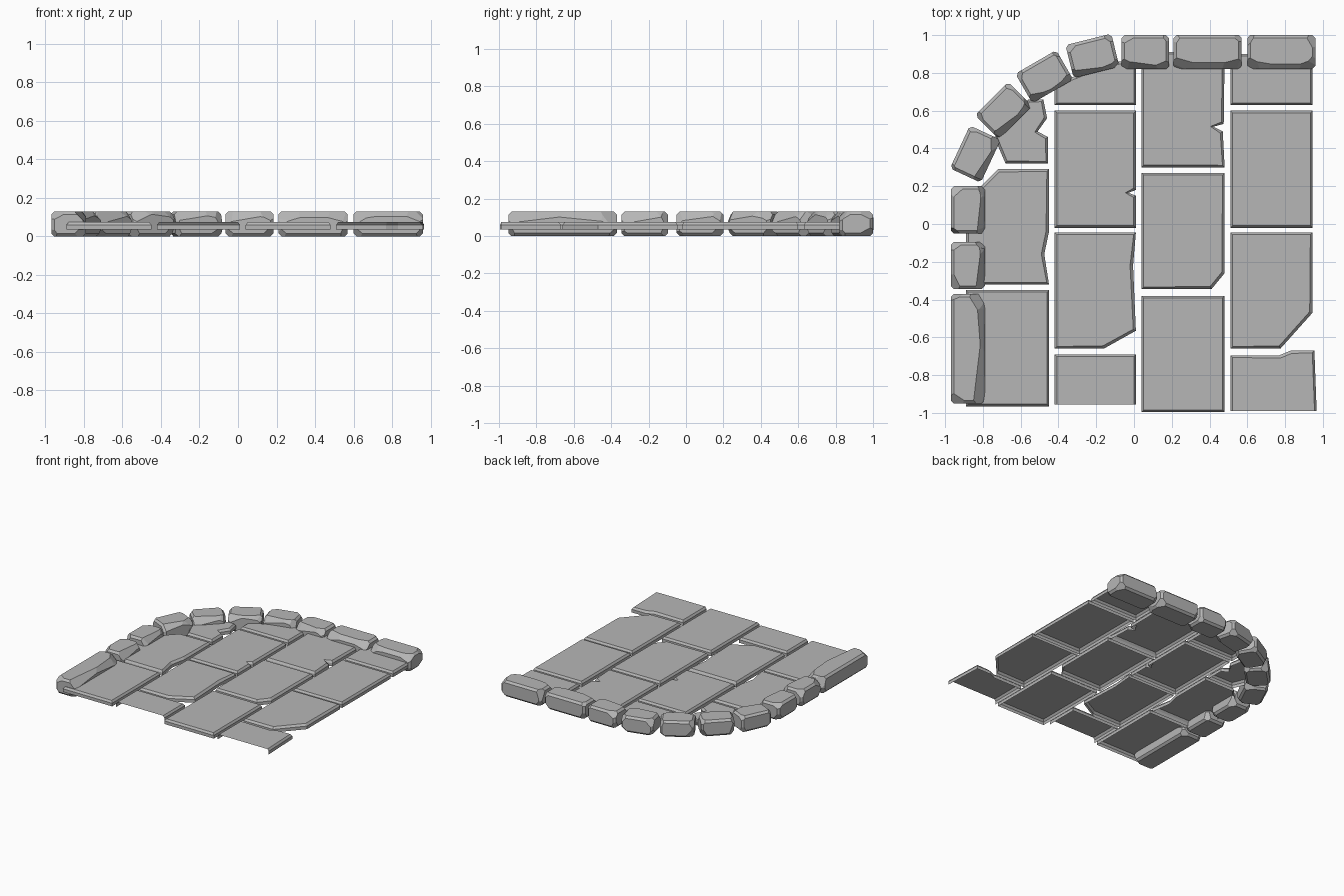
import bpy
import bmesh
import math
import random
from mathutils import Matrix, Vector

random.seed(4)

default_cube = bpy.data.objects.get("Cube")
if default_cube:
    bpy.data.objects.remove(default_cube, do_unlink=True)

# One grey stone colour for everything
grey = (0.47, 0.47, 0.47, 1.0)
stone_material = bpy.data.materials.new("stone grey")
stone_material.use_nodes = True
stone_material.diffuse_color = grey
shader = next(n for n in stone_material.node_tree.nodes if n.type == "BSDF_PRINCIPLED")
shader.inputs["Base Color"].default_value = grey
shader.inputs["Roughness"].default_value = 0.9

SLAB_BOTTOM, SLAB_SHOULDER, SLAB_BEVEL = 0.035, 0.06, 0.016
STONE_HEIGHT, STONE_DEPTH = 0.13, 0.18


def finish(bm, name):
    mesh = bpy.data.meshes.new(name)
    bm.to_mesh(mesh)
    bm.free()
    mesh.materials.append(stone_material)
    obj = bpy.data.objects.new(name, mesh)
    bpy.context.scene.collection.objects.link(obj)
    return obj


def slab(name, outline, front_cut=None):
    """Thin paving slab: bevelled top and side skirts, open underneath."""
    bm = bmesh.new()
    top = bm.faces.new([bm.verts.new((x, y, SLAB_SHOULDER)) for x, y in outline])
    top.normal_update()
    if top.normal.z < 0:
        top.normal_flip()
    # Side skirts
    skirt = bmesh.ops.extrude_edge_only(bm, edges=top.edges[:])["geom"]
    for v in skirt:
        if isinstance(v, bmesh.types.BMVert):
            v.co.z = SLAB_BOTTOM
    bmesh.ops.recalc_face_normals(bm, faces=bm.faces[:])
    if top.normal.z < 0:
        bmesh.ops.reverse_faces(bm, faces=bm.faces[:])
    # Raised inset makes the bevelled rim
    bmesh.ops.inset_region(bm, faces=[top], thickness=SLAB_BEVEL, depth=0)
    for v in top.verts:
        v.co.z = SLAB_SHOULDER + SLAB_BEVEL
    # Slabs trimmed at the front are left open there
    if front_cut is not None:
        bmesh.ops.bisect_plane(bm, geom=bm.verts[:] + bm.edges[:] + bm.faces[:],
                               plane_co=(0, front_cut, 0), plane_no=(0, -1, 0),
                               clear_outer=True)
    return finish(bm, name)


def rectangle_slab(name, column, front, back, right_edge=(), front_right=None,
                   back_left=None, front_cut=None):
    """Rectangle with optional broken corners and chips on its right edge."""
    left, right = column
    points = [(left, front)]
    points += front_right or [(right, front)]
    points += right_edge
    points.append((right, back))
    points += back_left or [(left, back)]
    return slab(name, points, front_cut)


def border_stone(name, x, y, length, angle=0, chips=4):
    """Rounded block whose inner top edge is knocked into rough facets."""
    bm = bmesh.new()
    bmesh.ops.create_cube(bm, size=1)
    bmesh.ops.scale(bm, vec=(length, STONE_DEPTH, STONE_HEIGHT), verts=bm.verts)
    bmesh.ops.bevel(bm, geom=bm.edges[:], offset=0.016, segments=1,
                    affect="EDGES", profile=0.5)
    half = Vector((length, STONE_DEPTH, STONE_HEIGHT)) / 2

    def chip(point, normal):
        cut = bmesh.ops.bisect_plane(bm, geom=bm.verts[:] + bm.edges[:] + bm.faces[:],
                                     plane_co=point, plane_no=normal, clear_outer=True)
        rim = [e for e in cut["geom_cut"] if isinstance(e, bmesh.types.BMEdge)]
        if rim:
            bmesh.ops.holes_fill(bm, edges=rim, sides=0)

    # Facets along the inner top edge, tilted towards either end
    for i in range(chips):
        along = (i + 0.5) / chips * 2 - 1
        tilt = along * random.uniform(0.3, 0.6)
        chip((along * half.x * 0.8, -half.y + random.uniform(0.015, 0.035), half.z),
             Vector((tilt, -0.8, random.uniform(0.5, 0.9))).normalized())
    # Knocked corners, above and below
    for sx in (-1, 1):
        for sy in (-1, 1):
            for sz in (-1, 1):
                corner = Vector((sx * half.x, sy * half.y, sz * half.z))
                normal = Vector((sx * random.uniform(0.4, 1), sy * random.uniform(0.4, 1),
                                 sz * random.uniform(0.3, 0.9))).normalized()
                chip(corner - normal * random.uniform(0.024, 0.038), normal)
    bmesh.ops.recalc_face_normals(bm, faces=bm.faces[:])
    bm.transform(Matrix.Translation((x, y, half.z))
                 @ Matrix.Rotation(math.radians(angle), 4, "Z"))
    return finish(bm, name)


# Four staggered columns of paving
col_a, col_b, col_c, col_d = (-0.89, -0.45), (-0.42, 0.01), (0.04, 0.48), (0.51, 0.945)

rectangle_slab("left_front_slab", col_a, -0.965, -0.35)
rectangle_slab("left_middle_slab", col_a, -0.32, 0.29,
               right_edge=[(-0.475, -0.16), (-0.45, -0.04)],
               back_left=[(-0.72, 0.29), (-0.82, 0.19), (-0.89, 0.15)])
slab("left_back_slab", [(-0.68, 0.32), (-0.455, 0.32), (-0.455, 0.46), (-0.51, 0.49),
                        (-0.46, 0.56), (-0.48, 0.66), (-0.56, 0.66), (-0.74, 0.46)])

rectangle_slab("inner_left_front_slab", col_b, -1.2, -0.69, front_cut=-0.955)
rectangle_slab("inner_left_near_slab", col_b, -0.66, -0.045,
               front_right=[(-0.16, -0.66), (0.01, -0.565)],
               right_edge=[(-0.005, -0.22)])
rectangle_slab("inner_left_far_slab", col_b, -0.02, 0.6,
               right_edge=[(0.01, 0.15), (-0.03, 0.165), (0.01, 0.18)])
rectangle_slab("inner_left_back_slab", col_b, 0.63, 0.86,
               back_left=[(-0.12, 0.86), (-0.42, 0.74)])

rectangle_slab("inner_right_front_slab", col_c, -0.995, -0.38)
rectangle_slab("inner_right_near_slab", col_c, -0.345, 0.27,
               front_right=[(0.41, -0.345), (0.48, -0.26)])
rectangle_slab("inner_right_far_slab", col_c, 0.3, 0.91,
               right_edge=[(0.47, 0.49), (0.42, 0.515), (0.475, 0.53)])

slab("right_front_slab", [(0.51, -1.2), (0.975, -1.2), (0.955, -0.67), (0.83, -0.67),
                          (0.77, -0.695), (0.51, -0.695)], front_cut=-0.99)
rectangle_slab("right_near_slab", col_d, -0.66, -0.045,
               front_right=[(0.775, -0.66), (0.945, -0.47)])
rectangle_slab("right_far_slab", col_d, -0.02, 0.6)
rectangle_slab("right_back_slab", col_d, 0.63, 0.9)

# Raised border: straight side, curved corner, straight back
border_stone("side_long_stone", -0.88, -0.66, 0.58, 90, chips=6)
border_stone("side_middle_stone", -0.88, -0.22, 0.25, 90)
border_stone("side_back_stone", -0.88, 0.075, 0.25, 90)
for number, (x, y, angle) in enumerate([(-0.84, 0.37, 65), (-0.69, 0.6, 45),
                                        (-0.475, 0.78, 30), (-0.22, 0.89, 14)]):
    border_stone(f"corner_stone_{number + 1}", x, y, 0.25, angle)
border_stone("back_short_stone", 0.06, 0.91, 0.25)
border_stone("back_middle_stone", 0.39, 0.91, 0.36, chips=5)
border_stone("back_end_stone", 0.78, 0.91, 0.36, chips=5)
